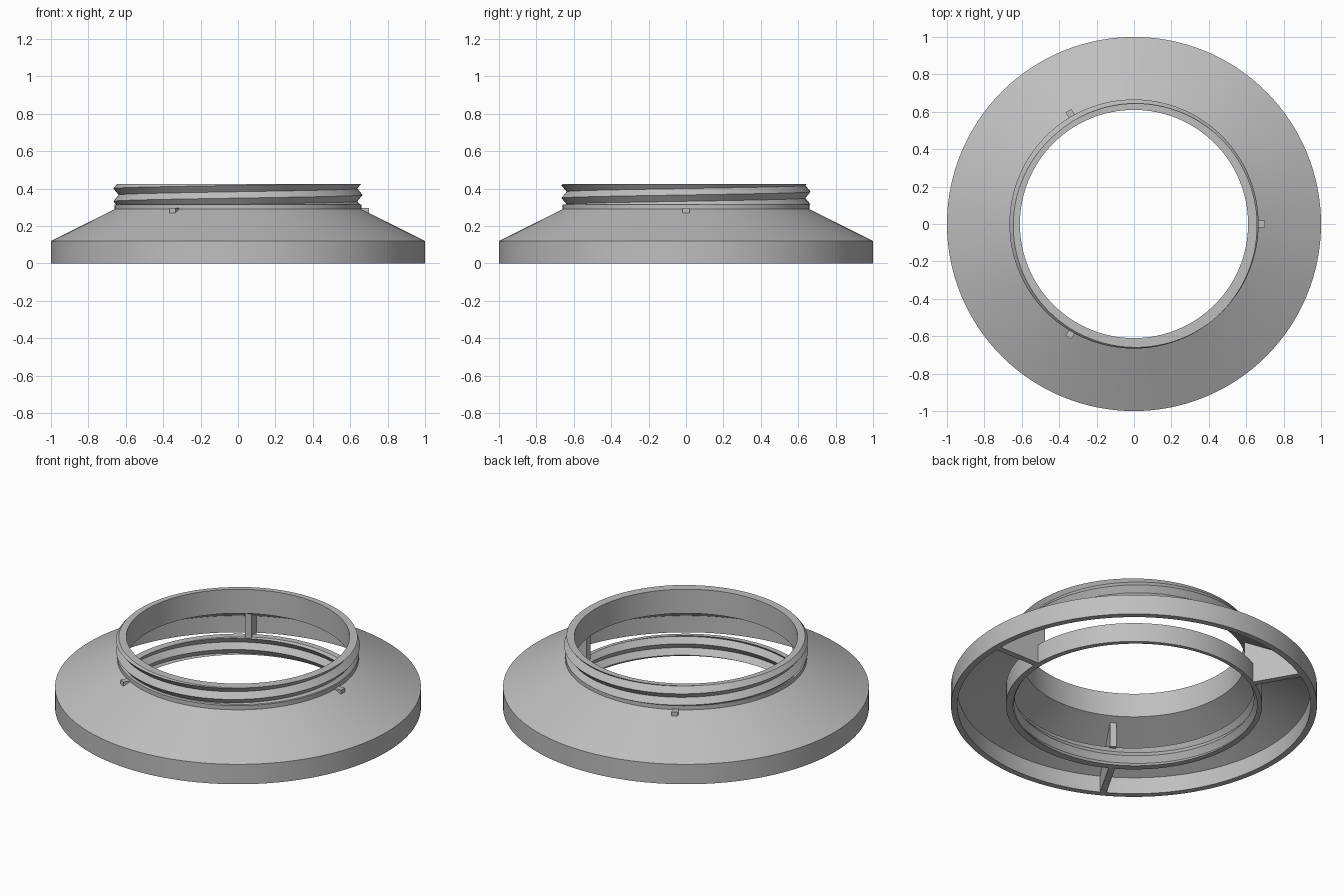
import bpy, bmesh, math

cube = bpy.data.objects.get("Cube")
if cube:
    bpy.data.objects.remove(cube)

SEGMENTS = 128
PITCH = 0.068

grey = bpy.data.materials.new("plain_grey")
grey.use_nodes = True
grey.diffuse_color = (0.52, 0.52, 0.52, 1)
grey.node_tree.nodes["Principled BSDF"].inputs["Base Color"].default_value = (0.52, 0.52, 0.52, 1)


def finish(bm, name, smooth=True):
    """Clean the mesh and turn it into a shaded object."""
    bmesh.ops.remove_doubles(bm, verts=bm.verts, dist=0.00005)
    bmesh.ops.dissolve_degenerate(bm, edges=bm.edges, dist=0.00005)
    bmesh.ops.recalc_face_normals(bm, faces=bm.faces)
    mesh = bpy.data.meshes.new(name)
    bm.to_mesh(mesh)
    bm.free()
    mesh.materials.append(grey)
    obj = bpy.data.objects.new(name, mesh)
    bpy.context.collection.objects.link(obj)
    if smooth:
        bpy.ops.object.select_all(action='DESELECT')
        obj.select_set(True)
        bpy.context.view_layer.objects.active = obj
        bpy.ops.object.shade_smooth_by_angle(angle=math.radians(22))
    return obj


def thread(angle, bottom, top, crest, root, width):
    """V-thread section at one angle, clipped between two heights."""
    first = crest + PITCH * angle / math.tau
    points = []
    for k in range(-6, 7):
        z = min(max(first + k * PITCH / 2, bottom), top)
        phase = abs((z - first) / PITCH - round((z - first) / PITCH)) * 2
        points.append((root + width * (1 - phase), z))
    return points


def lathe(name, section):
    """Sweep a closed section, which may vary with the angle, around z."""
    bm = bmesh.new()
    columns = []
    for i in range(SEGMENTS + 1):
        a = math.tau * i / SEGMENTS
        columns.append([bm.verts.new((r * math.cos(a), r * math.sin(a), z))
                        for r, z in section(a)])
    for c, d in zip(columns, columns[1:]):
        for j in range(len(c)):
            k = (j + 1) % len(c)
            bm.faces.new((c[j], d[j], d[k], c[k]))
    return finish(bm, name)


# Conical cover with a threaded neck
lathe("cover_with_neck", lambda a: [
    (0.61, 0.425), (0.61, 0.28), (0.965, 0.10), (0.965, 0),
    (1, 0), (1, 0.12), (0.66, 0.29), (0.66, 0.315),
] + thread(a, 0.315, 0.425, 0.366, 0.638, 0.028))

# Lower ring with a matching inner thread
lathe("inner_ring", lambda a: [
    (0.70, 0.115), (0.70, 0),
] + thread(a, 0, 0.115, 0.051, 0.655, 0.025))

# Three radial ribs joining the ring to the cover
RIB = [(0.69, 0), (0.97, 0), (0.97, 0.115), (0.70, 0.265), (0.70, 0.295),
       (0.65, 0.295), (0.65, 0.11), (0.69, 0.11)]
for n in range(3):
    bm = bmesh.new()
    face = bm.faces.new([bm.verts.new((r, -0.018, z)) for r, z in RIB])
    moved = bmesh.ops.extrude_face_region(bm, geom=[face])["geom"]
    for v in moved:
        if isinstance(v, bmesh.types.BMVert):
            v.co.y = 0.018
    rib = finish(bm, f"rib_{n + 1}", smooth=False)
    rib.rotation_euler.z = math.tau * n / 3
